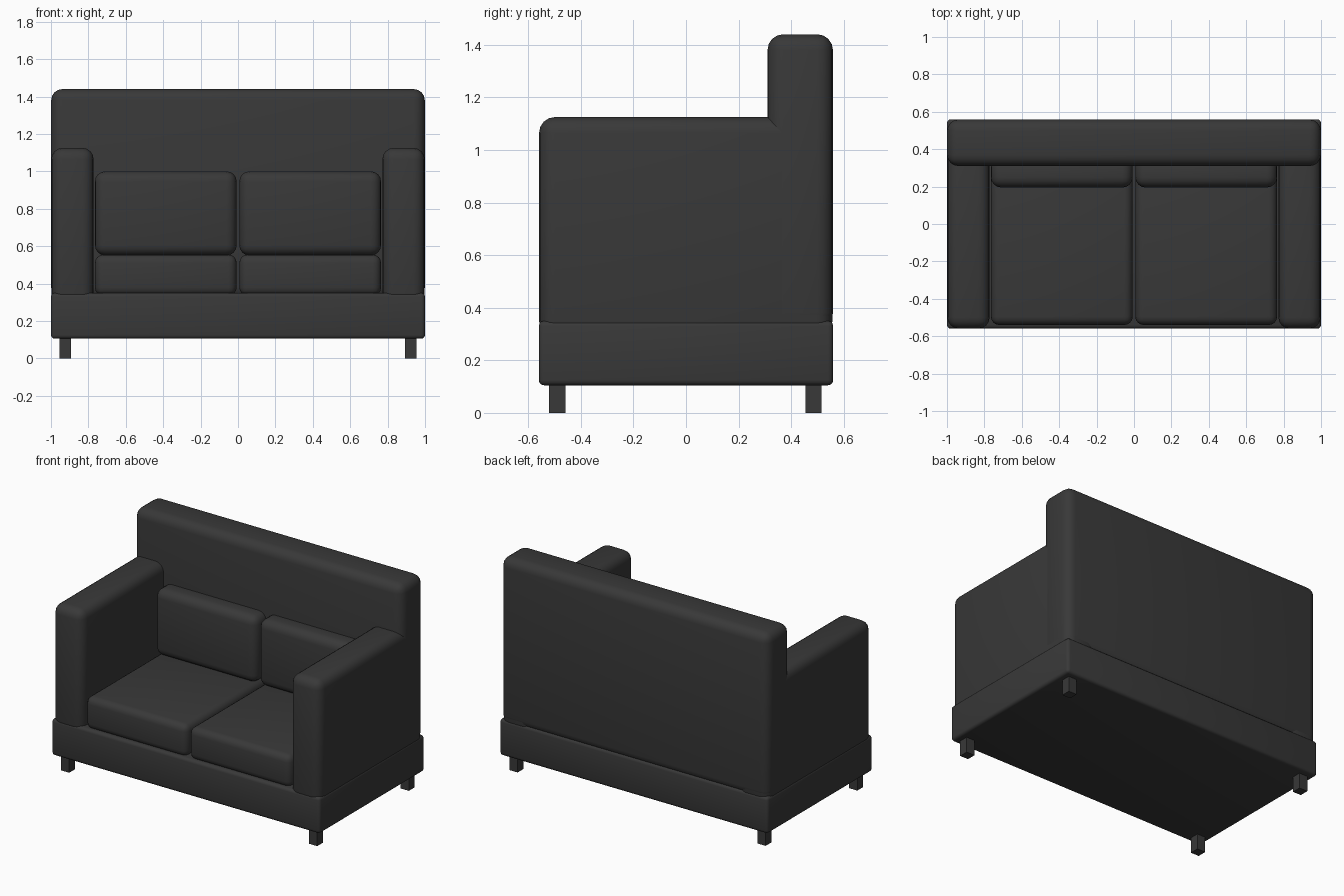
import bpy

if "Cube" in bpy.data.objects:
    bpy.data.objects.remove(bpy.data.objects["Cube"])

fabric = bpy.data.materials.new("charcoal")
fabric.diffuse_color = (0.04, 0.04, 0.04, 1)
fabric.use_nodes = True
fabric.node_tree.nodes["Principled BSDF"].inputs["Base Color"].default_value = fabric.diffuse_color


def box(name, x, y, z, radius=0.0, segments=4):
    """Box spanning the given ranges, with rounded edges."""
    lo, hi = zip(x, y, z)
    bpy.ops.mesh.primitive_cube_add(
        size=1, location=[(a + b) / 2 for a, b in zip(lo, hi)])
    ob = bpy.context.object
    ob.name = name
    ob.scale = [b - a for a, b in zip(lo, hi)]
    bpy.ops.object.transform_apply(location=False, rotation=False, scale=True)
    ob.data.materials.append(fabric)
    if radius:
        bevel = ob.modifiers.new("rounded", 'BEVEL')
        bevel.width = radius
        bevel.segments = segments
        bpy.ops.object.modifier_apply(modifier=bevel.name)
        bpy.ops.object.shade_smooth_by_angle(angle=0.7)
    return ob


# frame
box("base", (-1, 1), (-0.56, 0.56), (0.105, 0.35), 0.02, 3)
box("backrest", (-0.999, 0.999), (0.31, 0.559), (0.32, 1.44), 0.06)

for side, s in (("left", -1), ("right", 1)):
    def span(a, b):
        return tuple(sorted((s * a, s * b)))

    # arm and cushions
    box(side + "_arm", span(0.772, 0.998), (-0.559, 0.557), (0.29, 1.125), 0.06)
    box(side + "_seat_cushion", span(0.007, 0.765), (-0.54, 0.33), (0.335, 0.555), 0.045)
    box(side + "_back_cushion", span(0.007, 0.765), (0.195, 0.36), (0.55, 1.0), 0.055)

    # legs
    for end, y in (("front", -0.49), ("back", 0.485)):
        box(f"{end}_{side}_leg", span(0.893, 0.955), (y - 0.031, y + 0.031), (0, 0.12))
